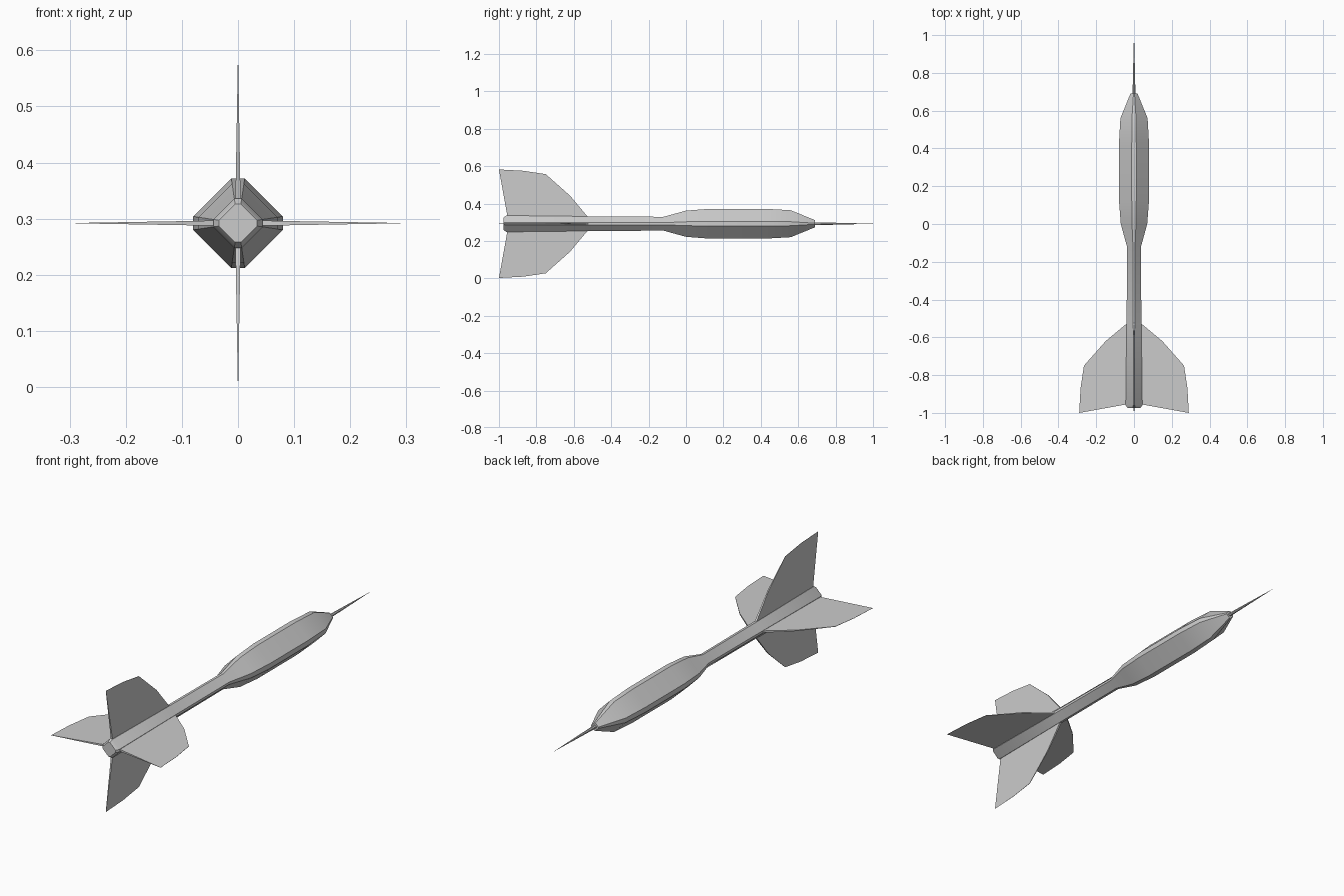
import bpy, bmesh, math
from mathutils import Matrix

if "Cube" in bpy.data.objects:
    bpy.data.objects.remove(bpy.data.objects["Cube"])

CZ = 0.292  # height of the long axis


def make_object(name, bm, angle=30):
    bmesh.ops.recalc_face_normals(bm, faces=bm.faces[:])
    mesh = bpy.data.meshes.new(name)
    bm.to_mesh(mesh)
    bm.free()
    ob = bpy.data.objects.new(name, mesh)
    ob.location.z = CZ
    bpy.context.collection.objects.link(ob)
    bpy.ops.object.select_all(action='DESELECT')
    ob.select_set(True)
    bpy.context.view_layer.objects.active = ob
    bpy.ops.object.shade_smooth_by_angle(angle=math.radians(angle))
    return ob


def loft(name, profile, chamfer=0.15):
    """Diamond section with cut corners, swept along y by (y, radius) pairs."""
    bm = bmesh.new()
    rings = []
    for y, r in profile:
        ring = []
        for k in range(4):
            rot = Matrix.Rotation(k * math.pi / 2, 2)
            for c in (-chamfer, chamfer):
                x, z = rot @ Matrix(((r, 0), (c * r, 0))).col[0]
                ring.append(bm.verts.new((x, y, z)))
        rings.append(ring)
    for a, b in zip(rings, rings[1:]):
        for i in range(8):
            j = (i + 1) % 8
            bm.faces.new((a[i], a[j], b[j], b[i]))
    bm.faces.new(rings[0])
    bm.faces.new(rings[-1])
    return make_object(name, bm)


# Shaft with rounded tail cap, and thick barrel
loft("shaft_and_barrel", [
    (-0.975, 0.034), (-0.96, 0.044), (-0.53, 0.039), (-0.12, 0.037),
    (0.0, 0.07), (0.13, 0.08), (0.42, 0.08), (0.56, 0.072), (0.69, 0.019)])

# Needle point
loft("needle", [(0.68, 0.008), (0.83, 0.0045), (1.0, 0.0003)], 0.4)

# Four fins, thinning towards their outer edge: (y, distance from axis)
outline = [(-0.51, 0.03), (-0.53, 0.042), (-0.62, 0.15), (-0.75, 0.265),
           (-0.87, 0.283), (-1.0, 0.29), (-0.955, 0.04), (-0.953, 0.03)]
for k, side in enumerate(("right", "top", "left", "bottom")):
    bm = bmesh.new()
    sides = []
    for s in (-1, 1):
        sides.append([bm.verts.new((r, y, s * (0.0003 + 0.0045 * (0.29 - r) / 0.26)))
                      for y, r in outline])
        bm.faces.new(sides[-1])
    n = len(outline)
    for i in range(n):
        j = (i + 1) % n
        bm.faces.new((sides[0][i], sides[0][j], sides[1][j], sides[1][i]))
    bm.transform(Matrix.Rotation(-k * math.pi / 2, 4, 'Y'))
    make_object("fin_" + side, bm)
